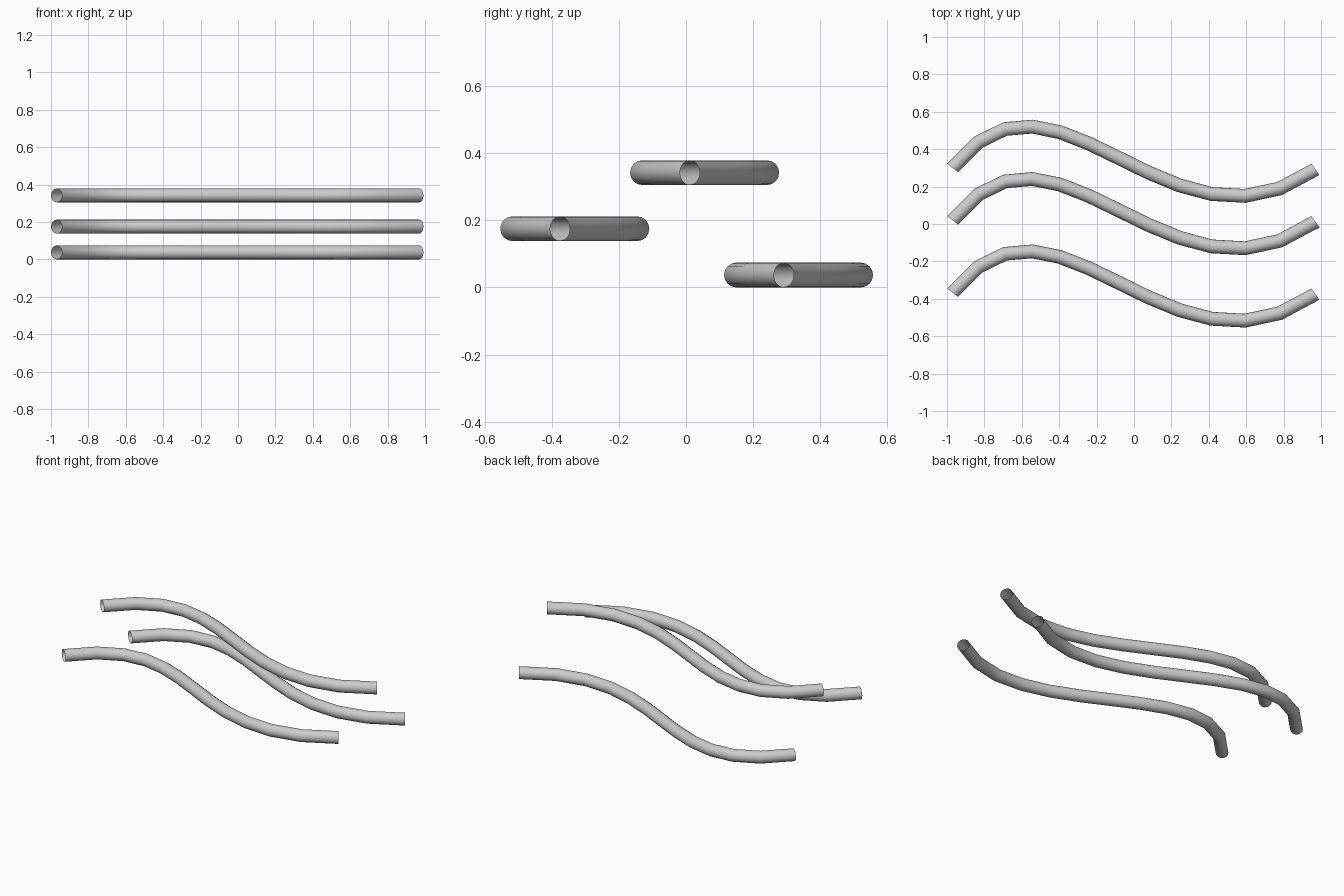
import bpy

if "Cube" in bpy.data.objects:
    bpy.data.objects.remove(bpy.data.objects["Cube"])

RADIUS = 0.037


def wavy_tube(name, y, z):
    # open round tube swept along one S-shaped bezier segment
    cu = bpy.data.curves.new(name, 'CURVE')
    cu.dimensions = '3D'
    cu.resolution_u = 12
    cu.bevel_depth = RADIUS
    cu.bevel_resolution = 6
    sp = cu.splines.new('BEZIER')
    sp.bezier_points.add(1)
    a, b = sp.bezier_points
    for p in (a, b):
        p.handle_left_type = p.handle_right_type = 'FREE'
    a.co, a.handle_left, a.handle_right = (-0.97, 0.02, 0), (-1.52, -0.69, 0), (-0.42, 0.73, 0)
    b.co, b.handle_left, b.handle_right = (0.97, 0.012, 0), (0.19, -0.54, 0), (1.75, 0.564, 0)
    sp.use_smooth = True
    ob = bpy.data.objects.new(name, cu)
    ob.location = (0, y, z)
    bpy.context.collection.objects.link(ob)


# three identical strands at different depths and heights
wavy_tube("lower_strand", 0.28, RADIUS)
wavy_tube("middle_strand", -0.387, 0.175)
wavy_tube("upper_strand", 0.0, 0.342)
